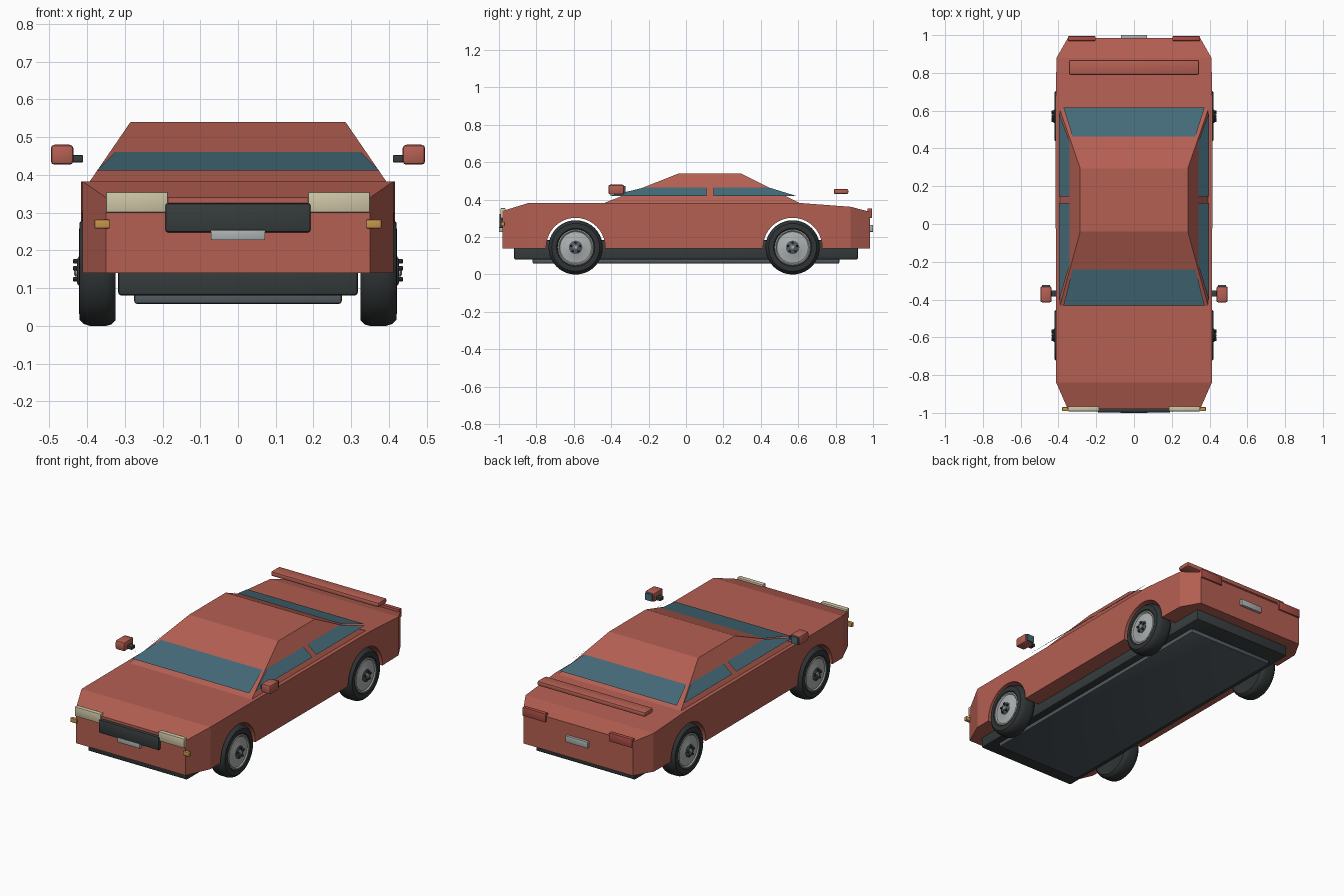
import bpy, bmesh, math
from mathutils import Matrix

if "Cube" in bpy.data.objects:
    bpy.data.objects.remove(bpy.data.objects["Cube"])


def material(name, r, g, b):
    m = bpy.data.materials.new(name)
    m.diffuse_color = (r, g, b, 1)
    m.use_nodes = True
    m.node_tree.nodes["Principled BSDF"].inputs["Base Color"].default_value = m.diffuse_color
    return m


RED = material("body red", 0.46, 0.115, 0.085)
LAMP_RED = material("lamp red", 0.40, 0.075, 0.06)
GLASS = material("window blue", 0.06, 0.15, 0.195)
BLACK = material("trim black", 0.037, 0.045, 0.046)
TYRE = material("tyre black", 0.03, 0.035, 0.036)
SILVER = material("rim silver", 0.42, 0.44, 0.44)
CREAM = material("headlight cream", 0.62, 0.56, 0.38)
AMBER = material("indicator amber", 0.56, 0.30, 0.07)
GREY = material("underbody grey", 0.085, 0.105, 0.12)


def make(name, verts, faces, mat, recalc=True):
    me = bpy.data.meshes.new(name)
    me.from_pydata(verts, [], faces)
    if recalc:
        bm = bmesh.new()
        bm.from_mesh(me)
        bmesh.ops.recalc_face_normals(bm, faces=bm.faces)
        bm.to_mesh(me)
        bm.free()
    me.materials.append(mat)
    ob = bpy.data.objects.new(name, me)
    bpy.context.collection.objects.link(ob)
    return ob


def smooth(ob, angle=35):
    bpy.ops.object.select_all(action='DESELECT')
    ob.select_set(True)
    bpy.context.view_layer.objects.active = ob
    bpy.ops.object.shade_smooth_by_angle(angle=math.radians(angle))


def box(name, xr, yr, zr, mat, bevel=0.0):
    """Box from min/max ranges, with an optional rounded edge."""
    bm = bmesh.new()
    bmesh.ops.create_cube(bm, size=1)
    for v in bm.verts:
        for i, (a, b) in enumerate((xr, yr, zr)):
            v.co[i] = (a + b) / 2 + v.co[i] * (b - a)
    if bevel:
        bmesh.ops.bevel(bm, geom=bm.edges[:], offset=bevel, segments=2,
                        profile=0.5, affect='EDGES')
    me = bpy.data.meshes.new(name)
    bm.to_mesh(me)
    bm.free()
    me.materials.append(mat)
    ob = bpy.data.objects.new(name, me)
    bpy.context.collection.objects.link(ob)
    if bevel:
        smooth(ob)
    return ob


def loft(name, rings, mat):
    """Skin a list of four-point rings and close both ends."""
    verts = [p for r in rings for p in r]
    faces = [(0, 1, 2, 3), tuple(len(verts) - 4 + i for i in range(4))]
    for k in range(len(rings) - 1):
        for i in range(4):
            j = (i + 1) % 4
            faces.append((4*k + i, 4*k + j, 4*k + 4 + j, 4*k + 4 + i))
    return make(name, verts, faces, mat)


def lathe(name, profile, side, y, z, mat, n=40):
    """Revolve (radius, x) points around an axis along x; side mirrors it."""
    verts, faces = [], []
    for r, x in profile:
        for i in range(n):
            a = 2 * math.pi * i / n
            verts.append((side * x, y + r * math.cos(a), z + r * math.sin(a)))
    for k in range(len(profile) - 1):
        for i in range(n):
            j = (i + 1) % n
            faces.append((k*n + i, k*n + j, (k+1)*n + j, (k+1)*n + i))
    faces += [tuple(range(n)), tuple((len(profile) - 1) * n + i for i in range(n))]
    ob = make(name, verts, faces, mat)
    smooth(ob)
    return ob


WHEEL_Y = {"front": -0.59, "rear": 0.57}
WHEEL_Z = 0.145

# Lower body, narrowing at both ends
stations = [(-0.98, 0.35, 0.34), (-0.84, 0.412, 0.383), (0.60, 0.416, 0.383),
            (0.88, 0.41, 0.362), (0.985, 0.35, 0.335)]
body = loft("body", [[(-w, y, 0.14), (w, y, 0.14), (w, y, t), (-w, y, t)]
                     for y, w, t in stations], RED)

# Wheel arches cut straight through the body
for y in WHEEL_Y.values():
    bm = bmesh.new()
    bmesh.ops.create_cone(bm, cap_ends=True, segments=40, radius1=0.158, radius2=0.158,
                          depth=1.2, matrix=Matrix.Translation((0, y, WHEEL_Z))
                          @ Matrix.Rotation(math.pi / 2, 4, 'Y'))
    me = bpy.data.meshes.new("arch_cutter")
    bm.to_mesh(me)
    bm.free()
    me.materials.append(RED)
    cutter = bpy.data.objects.new("arch_cutter", me)
    cutter.hide_render = True
    bpy.context.collection.objects.link(cutter)
    mod = body.modifiers.new("arch", 'BOOLEAN')
    mod.operation, mod.solver, mod.object = 'DIFFERENCE', 'EXACT', cutter
    bpy.context.view_layer.objects.active = body
    bpy.ops.object.modifier_apply(modifier=mod.name)
    bpy.data.objects.remove(cutter)

# Cabin
loft("cabin", [[(-w, a, z), (w, a, z), (w, b, z), (-w, b, z)]
               for w, a, b, z in ((0.394, -0.44, 0.61, 0.381), (0.285, -0.04, 0.295, 0.54))], RED)

# Window panes: front, rear and two on each side
make("windshield", [(-0.374, -0.432, 0.412), (0.374, -0.432, 0.412),
                    (0.325, -0.241, 0.461), (-0.325, -0.241, 0.461)], [(0, 1, 2, 3)], GLASS, False)
make("rear_window", [(0.374, 0.618, 0.412), (-0.374, 0.618, 0.412),
                     (-0.325, 0.462, 0.461), (0.325, 0.462, 0.461)], [(0, 1, 2, 3)], GLASS, False)
for s, side in ((1, "right"), (-1, "left")):
    for part, (a, b, c, d) in (("front", (-0.41, 0.11, 0.11, -0.22)),
                               ("rear", (0.146, 0.59, 0.44, 0.146))):
        pane = [(s*0.398, a, 0.42), (s*0.398, b, 0.42), (s*0.342, c, 0.466), (s*0.342, d, 0.466)]
        make(f"{part}_{side}_window", pane, [(0, 1, 2, 3)[::s]], GLASS, False)

# Underbody and rear wing
box("chassis", (-0.318, 0.318), (-0.92, 0.92), (0.08, 0.185), BLACK, 0.01)
box("floor_plate", (-0.275, 0.275), (-0.82, 0.82), (0.058, 0.09), GREY, 0.008)
box("rear_wing", (-0.345, 0.345), (0.79, 0.868), (0.43, 0.458), RED, 0.009)

# Nose and tail details on the centre line
box("grille", (-0.192, 0.192), (-0.998, -0.97), (0.248, 0.325), BLACK, 0.006)
box("front_number_plate", (-0.072, 0.072), (-1.0, -0.975), (0.227, 0.254), SILVER, 0.002)
box("rear_number_plate", (-0.07, 0.07), (0.98, 1.0), (0.228, 0.265), SILVER, 0.002)

for s, side in ((1, "right"), (-1, "left")):
    def span(a, b):
        return (min(s*a, s*b), max(s*a, s*b))

    # Lamps
    box(f"{side}_headlight", span(0.185, 0.35), (-0.992, -0.965), (0.30, 0.355), CREAM, 0.004)
    box(f"{side}_indicator", span(0.34, 0.38), (-0.99, -0.97), (0.258, 0.282), AMBER, 0.003)
    box(f"{side}_tail_light", span(0.203, 0.35), (0.97, 0.994), (0.303, 0.353), LAMP_RED, 0.003)

    # Door mirrors
    box(f"{side}_mirror", span(0.436, 0.496), (-0.415, -0.33), (0.427, 0.48), RED, 0.01)
    box(f"{side}_mirror_glass", span(0.444, 0.488), (-0.331, -0.323), (0.434, 0.473), GLASS)
    box(f"{side}_mirror_stem", span(0.41, 0.445), (-0.385, -0.352), (0.433, 0.453), BLACK, 0.004)

    # Wheels: tyre, rim, hub and bolts
    for end, y in WHEEL_Y.items():
        name = f"{end}_{side}_"
        lathe(name + "tyre", [(0.093, 0.327), (0.13, 0.325), (0.141, 0.335), (0.145, 0.35),
                              (0.145, 0.392), (0.14, 0.408), (0.128, 0.42), (0.102, 0.421),
                              (0.093, 0.412)], s, y, WHEEL_Z, TYRE)
        lathe(name + "rim", [(0.096, 0.405), (0.096, 0.418), (0.09, 0.42), (0.084, 0.414),
                             (0.045, 0.419), (0.038, 0.422)], s, y, WHEEL_Z, SILVER)
        lathe(name + "hub_ring", [(0.036, 0.415), (0.036, 0.424), (0.032, 0.426)],
              s, y, WHEEL_Z, GREY, 24)
        lathe(name + "hub_cap", [(0.014, 0.42), (0.014, 0.431), (0.010, 0.434)],
              s, y, WHEEL_Z, SILVER, 16)
        for i in range(5):
            a = math.radians(90 + 72 * i)
            lathe(name + f"bolt_{i + 1}", [(0.006, 0.42), (0.006, 0.435), (0.004, 0.437)], s,
                  y + 0.026 * math.cos(a), WHEEL_Z + 0.026 * math.sin(a), BLACK, 8)
